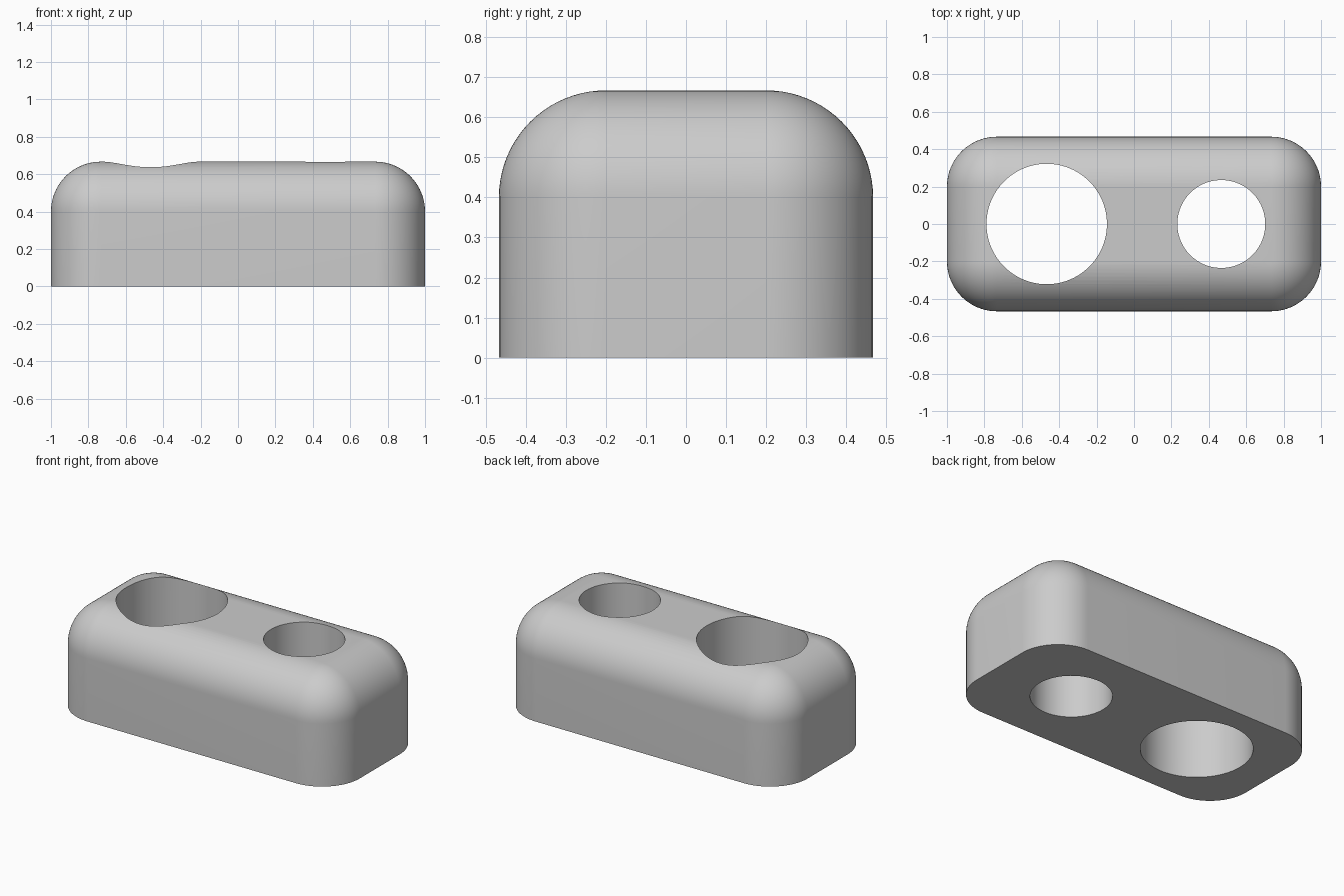
import bpy, bmesh, math

if "Cube" in bpy.data.objects:
    bpy.data.objects.remove(bpy.data.objects["Cube"])

HX, HY, H, R = 1.0, 0.4667, 0.6667, 0.2667   # half length, half width, height, edge radius
SEG = 20                                     # segments per quarter round

grey = bpy.data.materials.new("plain grey")
grey.diffuse_color = (0.6, 0.6, 0.6, 1)
grey.use_nodes = True
grey.node_tree.nodes["Principled BSDF"].inputs["Base Color"].default_value = grey.diffuse_color


def add_object(name, bm):
    mesh = bpy.data.meshes.new(name)
    bm.to_mesh(mesh)
    bm.free()
    mesh.materials.append(grey)
    obj = bpy.data.objects.new(name, mesh)
    bpy.context.collection.objects.link(obj)
    return obj


def ring(bm, r, z):
    """Rounded rectangle outline with corner radius r around a fixed inner rectangle."""
    verts = []
    for c, (sx, sy) in enumerate([(1, 1), (-1, 1), (-1, -1), (1, -1)]):
        for i in range(SEG + 1):
            a = (c + i / SEG) * math.pi / 2
            verts.append(bm.verts.new((sx * (HX - R) + r * math.cos(a),
                                       sy * (HY - R) + r * math.sin(a), z)))
    return verts


# Rounded block: straight walls, then a quarter-round shoulder up to the flat top
bm = bmesh.new()
rings = [ring(bm, R, 0)]
for k in range(SEG + 1):
    t = k / SEG * math.pi / 2
    rings.append(ring(bm, R * math.cos(t), H - R + R * math.sin(t)))
for lo, hi in zip(rings, rings[1:]):
    n = len(lo)
    for i in range(n):
        j = (i + 1) % n
        bm.faces.new((lo[i], lo[j], hi[j], hi[i]))
bm.faces.new(rings[0][::-1])
bm.faces.new(rings[-1])
bmesh.ops.remove_doubles(bm, verts=bm.verts, dist=1e-5)
bmesh.ops.recalc_face_normals(bm, faces=bm.faces)
block = add_object("block", bm)

# Two vertical through holes
bpy.context.view_layer.objects.active = block
block.select_set(True)
for name, x, radius in [("large_hole", -0.4667, 0.322), ("small_hole", 0.4667, 0.235)]:
    bm = bmesh.new()
    bmesh.ops.create_cone(bm, cap_ends=True, segments=96, radius1=radius, radius2=radius, depth=2)
    bmesh.ops.translate(bm, verts=bm.verts, vec=(x, 0, H / 2))
    cutter = add_object(name + "_cutter", bm)
    cutter.hide_render = True
    cut = block.modifiers.new(name, 'BOOLEAN')
    cut.operation, cut.solver, cut.object = 'DIFFERENCE', 'EXACT', cutter
    bpy.ops.object.modifier_apply(modifier=cut.name)
    bpy.data.objects.remove(cutter)

bpy.ops.object.shade_smooth_by_angle(angle=math.radians(30))
